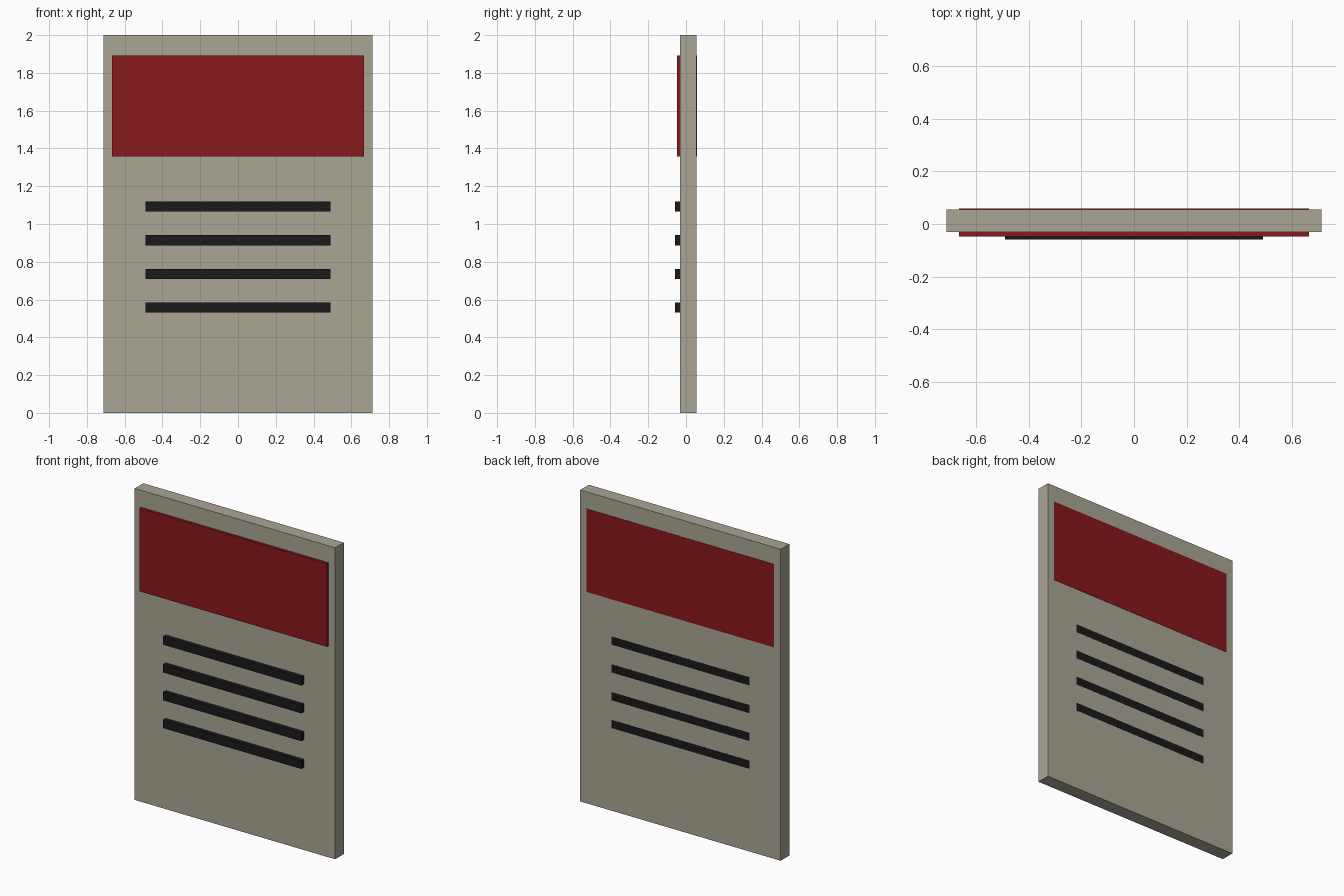
import bpy

if "Cube" in bpy.data.objects:
    bpy.data.objects.remove(bpy.data.objects["Cube"])


def material(name, rgb):
    m = bpy.data.materials.new(name)
    m.diffuse_color = (*rgb, 1.0)
    m.use_nodes = True
    m.node_tree.nodes["Principled BSDF"].inputs["Base Color"].default_value = m.diffuse_color
    return m


def box(name, half_width, y0, y1, z0, z1, mat):
    """Box centred on x = 0 spanning the given y and z ranges."""
    bpy.ops.mesh.primitive_cube_add(size=1, location=(0, (y0 + y1) / 2, (z0 + z1) / 2))
    ob = bpy.context.object
    ob.name = name
    ob.scale = (2 * half_width, y1 - y0, z1 - z0)
    bpy.ops.object.transform_apply(location=False, rotation=False, scale=True)
    ob.data.materials.append(mat)
    return ob


beige = material("beige", (0.40, 0.38, 0.30))
red = material("red", (0.25, 0.009, 0.012))
black = material("black", (0.01, 0.01, 0.01))

# Sign board
box("board", 0.712, -0.031, 0.056, 0, 2, beige)

# Header panel, passing through the board and showing on both faces
box("header_panel", 0.666, -0.048, 0.058, 1.358, 1.892, red)

# Four raised text-line bars, passing through to the back face
for i in range(4):
    top = 1.119 - i * 0.1785
    box(f"line_bar_{i + 1}", 0.491, -0.058, 0.0562, top - 0.053, top, black)
